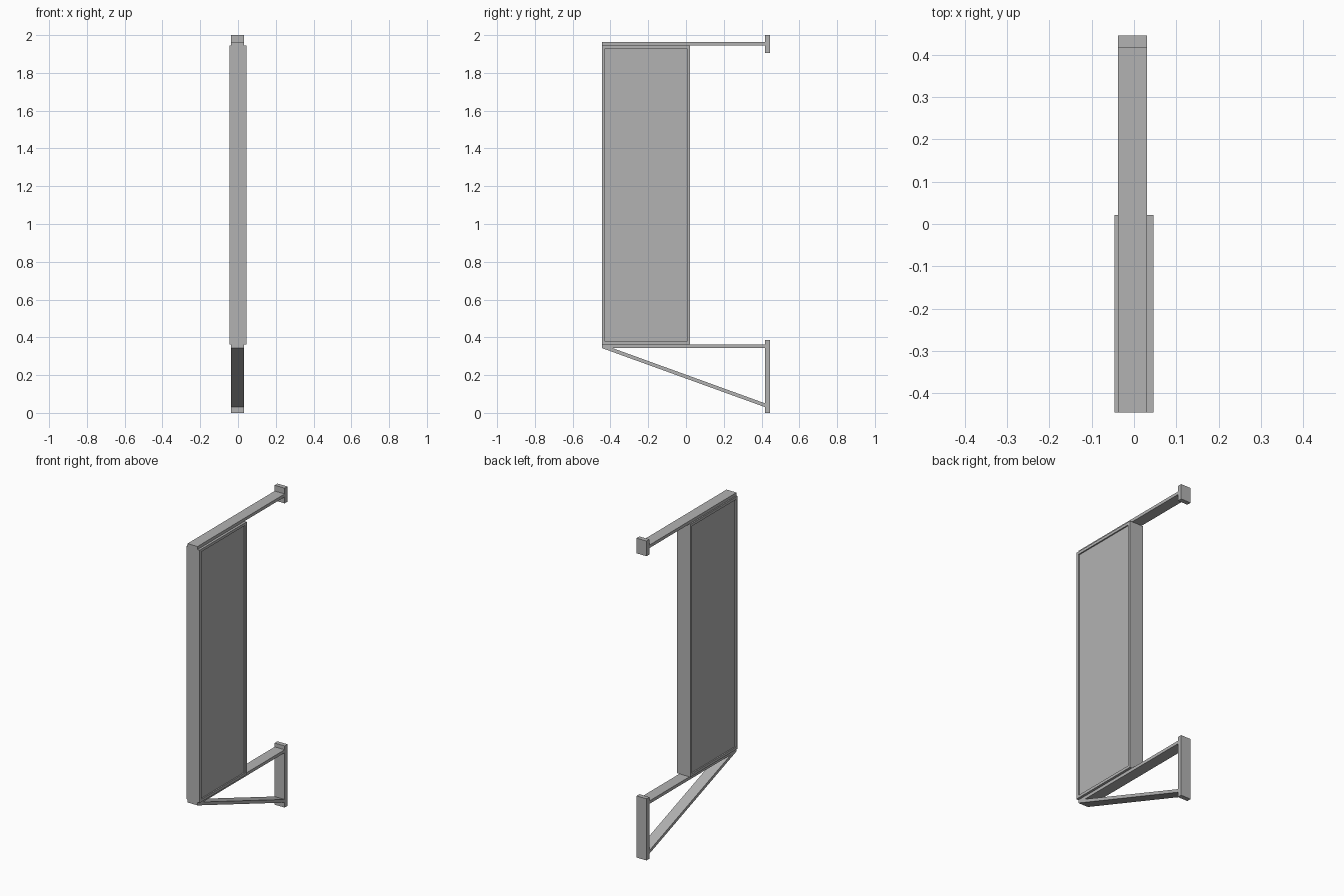
import bpy, bmesh

if "Cube" in bpy.data.objects:
    bpy.data.objects.remove(bpy.data.objects["Cube"])

ARM_X = (-0.038, 0.031)   # width shared by all bracket parts
BOX_X = (-0.046, 0.046)   # width of the sign box

# Dark grey metal
metal = bpy.data.materials.new("dark_grey")
metal.diffuse_color = (0.45, 0.45, 0.45, 1)
metal.use_nodes = True
metal.node_tree.nodes["Principled BSDF"].inputs["Base Color"].default_value = metal.diffuse_color


def make_object(name, bm):
    bmesh.ops.recalc_face_normals(bm, faces=bm.faces)
    mesh = bpy.data.meshes.new(name)
    bm.to_mesh(mesh)
    bm.free()
    mesh.materials.append(metal)
    obj = bpy.data.objects.new(name, mesh)
    bpy.context.collection.objects.link(obj)
    return obj


def prism(profile, xs):
    """Extrude a side profile of (y, z) points across the x range."""
    bm = bmesh.new()
    a, b = [[bm.verts.new((x, y, z)) for y, z in profile] for x in xs]
    bm.faces.new(a)
    bm.faces.new(b[::-1])
    n = len(profile)
    for i in range(n):
        j = (i + 1) % n
        bm.faces.new((a[i], b[i], b[j], a[j]))
    bmesh.ops.recalc_face_normals(bm, faces=bm.faces)
    return bm


def rect(y0, y1, z0, z1):
    return [(y0, z0), (y1, z0), (y1, z1), (y0, z1)]


# Sign box with a narrow raised frame around a recessed panel on each side
bm = prism(rect(-0.445, 0.021, 0.362, 1.945), BOX_X)
bm.normal_update()
sides = [f for f in bm.faces if abs(f.normal.x) > 0.9]
bmesh.ops.inset_individual(bm, faces=sides, thickness=0.017, use_even_offset=True)
for side in sides:
    shift = -0.008 if side.normal.x > 0 else 0.008
    panel = bmesh.ops.extrude_face_region(bm, geom=[side])["geom"]
    verts = [g for g in panel if isinstance(g, bmesh.types.BMVert)]
    bmesh.ops.translate(bm, verts=verts, vec=(shift, 0, 0))
bmesh.ops.delete(bm, geom=[f for f in sides if f.is_valid], context="FACES_ONLY")
make_object("sign_box", bm)

# Horizontal arms, wall plates and the diagonal brace
parts = {
    "upper_arm": rect(-0.445, 0.417, 1.945, 1.964),
    "lower_arm": rect(-0.445, 0.417, 0.343, 0.362),
    "upper_wall_plate": rect(0.417, 0.445, 1.905, 2.0),
    "lower_wall_plate": rect(0.417, 0.445, 0.0, 0.386),
    "diagonal_brace": [(-0.445, 0.343), (0.417, 0.031), (0.417, 0.051), (-0.389, 0.343)],
}
for name, profile in parts.items():
    make_object(name, prism(profile, ARM_X))
